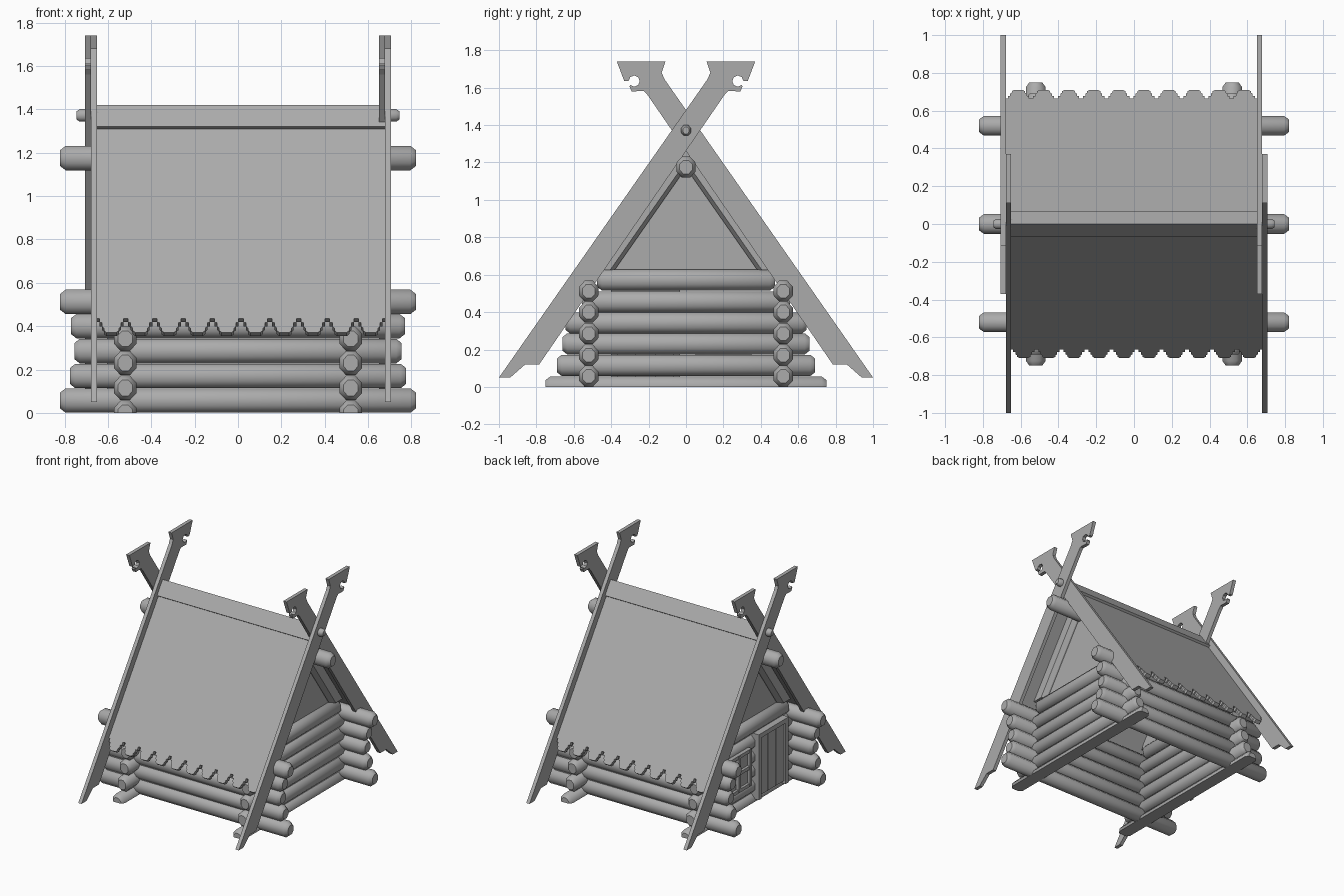
import bpy, bmesh, math
from mathutils import Vector, Matrix

if "Cube" in bpy.data.objects:
    bpy.data.objects.remove(bpy.data.objects["Cube"])

SLOPE = 1.43                       # roof pitch, rise per unit of y
TURN = Matrix.Rotation(math.pi, 4, 'Z')

# Weathered mid-grey timber
timber = bpy.data.materials.new('grey_timber')
timber.diffuse_color = (.41, .41, .41, 1)
timber.use_nodes = True
timber.node_tree.nodes["Principled BSDF"].inputs["Base Color"].default_value = timber.diffuse_color


def finish(name, bm, turned=False):
    bmesh.ops.recalc_face_normals(bm, faces=bm.faces)
    if turned:
        bm.transform(TURN)
    me = bpy.data.meshes.new(name)
    bm.to_mesh(me)
    bm.free()
    me.materials.append(timber)
    ob = bpy.data.objects.new(name, me)
    bpy.context.collection.objects.link(ob)
    return ob


def loft(name, rings, turned=False, cut_ground=False):
    """Skin closed rings of 3D points and cap both ends."""
    bm = bmesh.new()
    vs = [[bm.verts.new(p) for p in r] for r in rings]
    n = len(rings[0])
    for a, b in zip(vs, vs[1:]):
        for i in range(n):
            j = (i + 1) % n
            bm.faces.new((a[i], a[j], b[j], b[i]))
    bm.faces.new(vs[0])
    bm.faces.new(vs[-1])
    if cut_ground:
        geom = bm.verts[:] + bm.edges[:] + bm.faces[:]
        r = bmesh.ops.bisect_plane(bm, geom=geom, plane_co=(0, 0, 0),
                                   plane_no=(0, 0, -1), clear_outer=True)
        edges = [e for e in r['geom_cut'] if isinstance(e, bmesh.types.BMEdge)]
        bmesh.ops.contextual_create(bm, geom=edges)
    return finish(name, bm, turned)


def log(name, axis, off, z, a, b, r=0.061, bevel=0.025, cut=False):
    """Eight-sided log from a to b along x or y, with chamfered ends."""
    rings = []
    for t, rad in ((a, r * .65), (a + bevel, r), (b - bevel, r), (b, r * .65)):
        ring = []
        for k in range(8):
            ang = math.pi / 8 + k * math.pi / 4
            u, w = off + .92 * rad * math.cos(ang), z + rad * math.sin(ang)
            ring.append((t, u, w) if axis == 'x' else (u, t, w))
        rings.append(ring)
    ob = loft(name, rings, cut_ground=cut)
    ob.data.shade_smooth()
    ob.data.set_sharp_from_angle(angle=math.radians(49))
    return ob


def plate(name, profile, x0, x1, turned=False):
    """Extrude a (y, z) profile along x."""
    return loft(name, [[(x, y, z) for y, z in profile] for x in (x0, x1)], turned)


def box(name, x0, x1, y0, y1, z0, z1):
    return plate(name, [(y0, z0), (y1, z0), (y1, z1), (y0, z1)], x0, x1)


# Log walls
for s in (-1, 1):
    for z, h in ((.057, .82), (.17, .775), (.285, .755), (.4, .77), (.512, .82)):
        log('long_wall_log', 'x', s * .52, z, -h, h)
    for z, h in ((0, .75), (.115, .69), (.23, .66), (.342, .645), (.455, .555), (.572, .475)):
        log('gable_wall_log', 'y', s * .52, z, -h, h, cut=(z == 0))
log('ridge_log', 'x', 0, 1.175, -.82, .82)

# Gable panels and chamfered rafters
section = ((.49, 1.325), (.56, 1.325), (.56, 1.205), (.525, 1.17), (.49, 1.17))
for turned in (False, True):
    plate('gable_panel', [(-.49, .6), (.49, .6), (0, 1.31)], .485, .515, turned)
    for s in (-1, 1):
        loft('gable_rafter',
             [[(x, s * (c - .625) / SLOPE, .625) for x, c in section],
              [(x, 0, c) for x, c in section]], turned)

# Carved barge board outline: foot at -y, hooked head at +y
hook = [(.277 + .03 * math.cos(math.radians(a)), 1.635 + .03 * math.sin(math.radians(a)))
        for a in range(-45, -361, -45)]
barge = [(-1, .05), (-.94, .05), (-.86, .12), (-.785, .12), (.205, 1.56), (.225, 1.582),
         (.29, 1.58), (.302, 1.605)] + hook + [
         (.33, 1.635), (.37, 1.74), (.11, 1.74), (.13, 1.68), (.115, 1.645)]

# Stepped tooth along the eaves: (fraction of plank, height above tip)
tooth = [(0, .08), (.08, .08), (.08, .055), (.17, .055), (.17, .035), (.24, .025),
         (.24, .012), (.33, 0)]
tooth += [(1 - u, h) for u, h in reversed(tooth[1:])]

down = Vector((0, -1, -SLOPE)).normalized()
normal = Vector((0, -SLOPE, 1)).normalized()
X0, X1, PLANKS = -.65, .678, 10
w = (X1 - X0) / PLANKS
length = .71 * math.sqrt(1 + SLOPE ** 2)

for turned in (False, True):
    # Roof slope with carved lower edge
    outline = [(X1, 0), (X0, 0)]
    for i in range(PLANKS):
        outline += [(X0 + (i + u) * w, length - h) for u, h in tooth]
    outline.append((X1, length - .08))
    top = [Vector((x, 0, 1.386)) + down * d for x, d in outline]
    under = [Vector((p.x, p.y, p.z - .052)) if i < 2 else p - normal * .03
             for i, p in enumerate(top)]
    loft('roof_slope', [top, under], turned)
    # Ridge cap board
    plate('ridge_cap', [(0, 1.42), (-.07, 1.32), (-.054, 1.309), (0, 1.386)], X0, X1, turned)
    # Crossing barge boards
    plate('barge_board', barge, .678, .706, turned)
    plate('barge_board', barge, -.678, -.65, turned)

# Pegs through the board crossings
for a, b in ((.63, .745), (-.745, -.63)):
    log('crossing_peg', 'x', 0, 1.372, a, b, r=.031, bevel=.015)

# Door on the left gable wall
for i in range(3):
    y = -.365 + i * .1
    box('door_plank', -.588, -.53, y, y + .097, .04, .5)
for y in (-.4, -.068):
    box('door_post', -.605, -.52, y, y + .035, .02, .52)
box('door_lintel', -.605, -.52, -.4, -.033, .495, .53)

# Window beside the door
box('window_pane', -.582, -.52, .06, .34, .18, .44)
for y in (.05, .187, .325):
    box('window_upright', -.605, -.52, y, y + .026, .17, .45)
for z in (.165, .3, .43):
    box('window_crossbar', -.602, -.52, .05, .351, z, z + .026)
